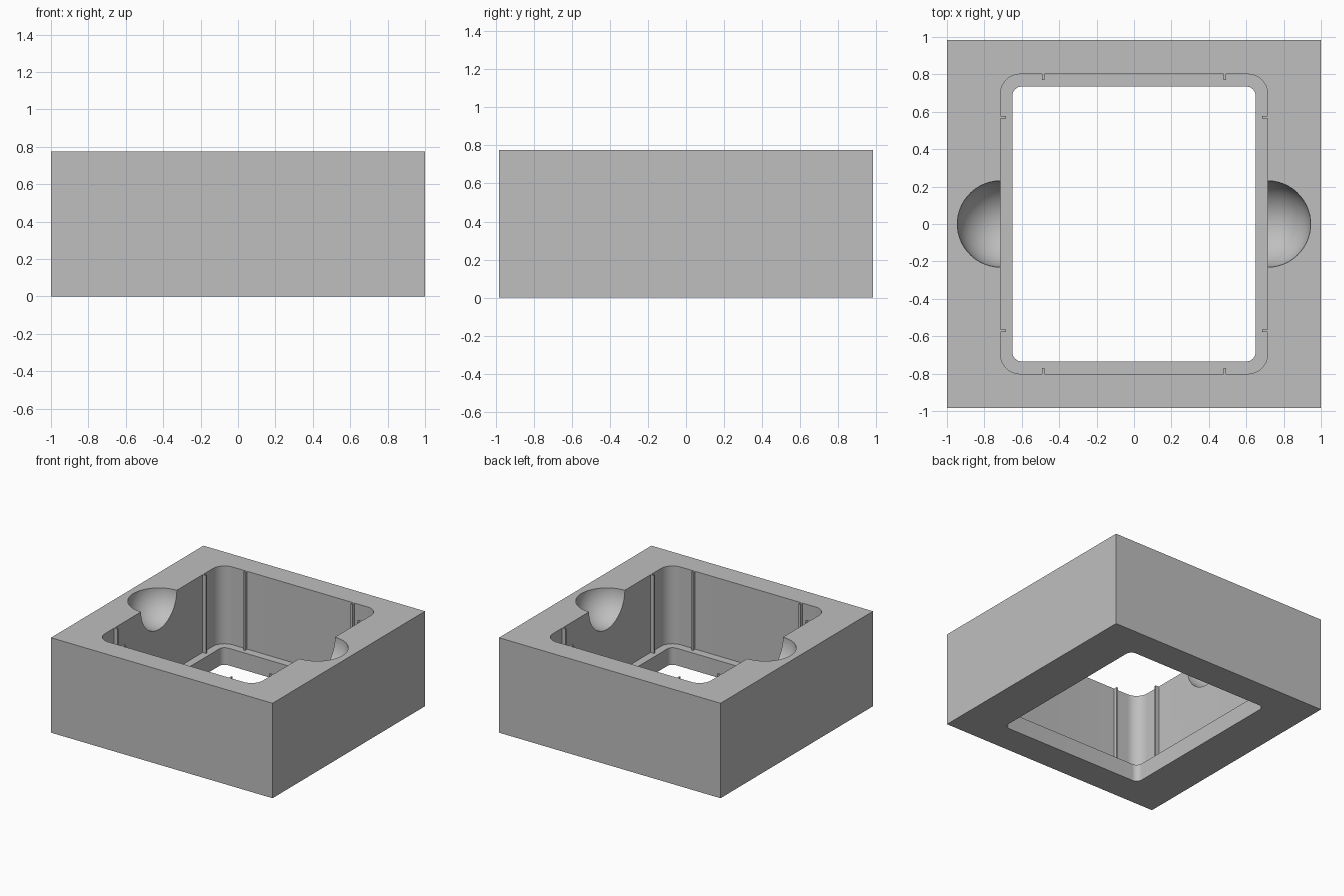
import bpy
import bmesh
from math import cos, sin, pi

cube = bpy.data.objects.get("Cube")
if cube:
    bpy.data.objects.remove(cube, do_unlink=True)

HEIGHT = 0.775
LEDGE = 0.14
POCKET_X, POCKET_Y = 0.714, 0.801

grey = bpy.data.materials.new("plain grey")
grey.use_nodes = True
colour = (0.52, 0.52, 0.52, 1)
grey.diffuse_color = colour
grey.node_tree.nodes["Principled BSDF"].inputs["Base Color"].default_value = colour


def make_object(name, bm):
    bmesh.ops.recalc_face_normals(bm, faces=bm.faces)
    mesh = bpy.data.meshes.new(name)
    bm.to_mesh(mesh)
    bm.free()
    mesh.materials.append(grey)
    obj = bpy.data.objects.new(name, mesh)
    bpy.context.collection.objects.link(obj)
    return obj


def prism(name, hx, hy, z0, z1, radius=0, steps=12, centre=(0, 0)):
    """Upright prism with a rectangular outline and optional round corners."""
    bm = bmesh.new()
    outline = []
    for i, (sx, sy) in enumerate([(1, 1), (-1, 1), (-1, -1), (1, -1)]):
        for k in range(steps + 1 if radius else 1):
            a = (i + k / steps) * pi / 2
            outline.append((centre[0] + sx * (hx - radius) + radius * cos(a),
                            centre[1] + sy * (hy - radius) + radius * sin(a)))
    base = bm.faces.new([bm.verts.new((x, y, z0)) for x, y in outline])
    top = bmesh.ops.extrude_face_region(bm, geom=[base])["geom"]
    for v in top:
        if isinstance(v, bmesh.types.BMVert):
            v.co.z = z1
    # extruding a lone face keeps the base, so the prism is closed
    return make_object(name, bm)


def ball(name, x, z, radius):
    bm = bmesh.new()
    bmesh.ops.create_uvsphere(bm, u_segments=50, v_segments=31, radius=radius)
    bmesh.ops.translate(bm, verts=bm.verts, vec=(x, 0, z))
    return make_object(name, bm)


# Solid outer block
block = prism("block_housing", 1, 0.983, 0, HEIGHT)

# Pocket, through opening and two scooped finger grips
cutters = [
    prism("pocket_cutter", POCKET_X, POCKET_Y, LEDGE, 1, 0.105),
    prism("opening_cutter", 0.65, 0.735, -0.2, 0.5, 0.05),
    ball("left_grip_cutter", POCKET_X, HEIGHT, 0.231),
    ball("right_grip_cutter", -POCKET_X, HEIGHT, 0.231),
]
for cutter in cutters:
    cutter.hide_render = True
    mod = block.modifiers.new(cutter.name, "BOOLEAN")
    mod.operation = "DIFFERENCE"
    mod.solver = "EXACT"
    mod.object = cutter

# Bake the cuts, then discard the cutters
graph = bpy.context.evaluated_depsgraph_get()
carved = bpy.data.meshes.new_from_object(block.evaluated_get(graph))
block.modifiers.clear()
block.data = carved
for cutter in cutters:
    bpy.data.objects.remove(cutter, do_unlink=True)

# Thin upright ribs on the pocket walls, two on each wall
RIB, HALF = 0.03, 0.007
for sx, side in ((1, "left"), (-1, "right")):
    for sy, end in ((1, "back"), (-1, "front")):
        prism(f"{side}_{end}_side_rib", RIB / 2, HALF, LEDGE, HEIGHT,
              centre=(sx * (POCKET_X - RIB / 2), sy * 0.57))
        prism(f"{side}_{end}_end_rib", HALF, RIB / 2, LEDGE, HEIGHT,
              centre=(sx * 0.485, sy * (POCKET_Y - RIB / 2)))

# Smooth the round corners and grips, keep the edges sharp
bpy.ops.object.select_all(action="DESELECT")
block.select_set(True)
bpy.context.view_layer.objects.active = block
bpy.ops.object.shade_smooth_by_angle(angle=pi / 6)
